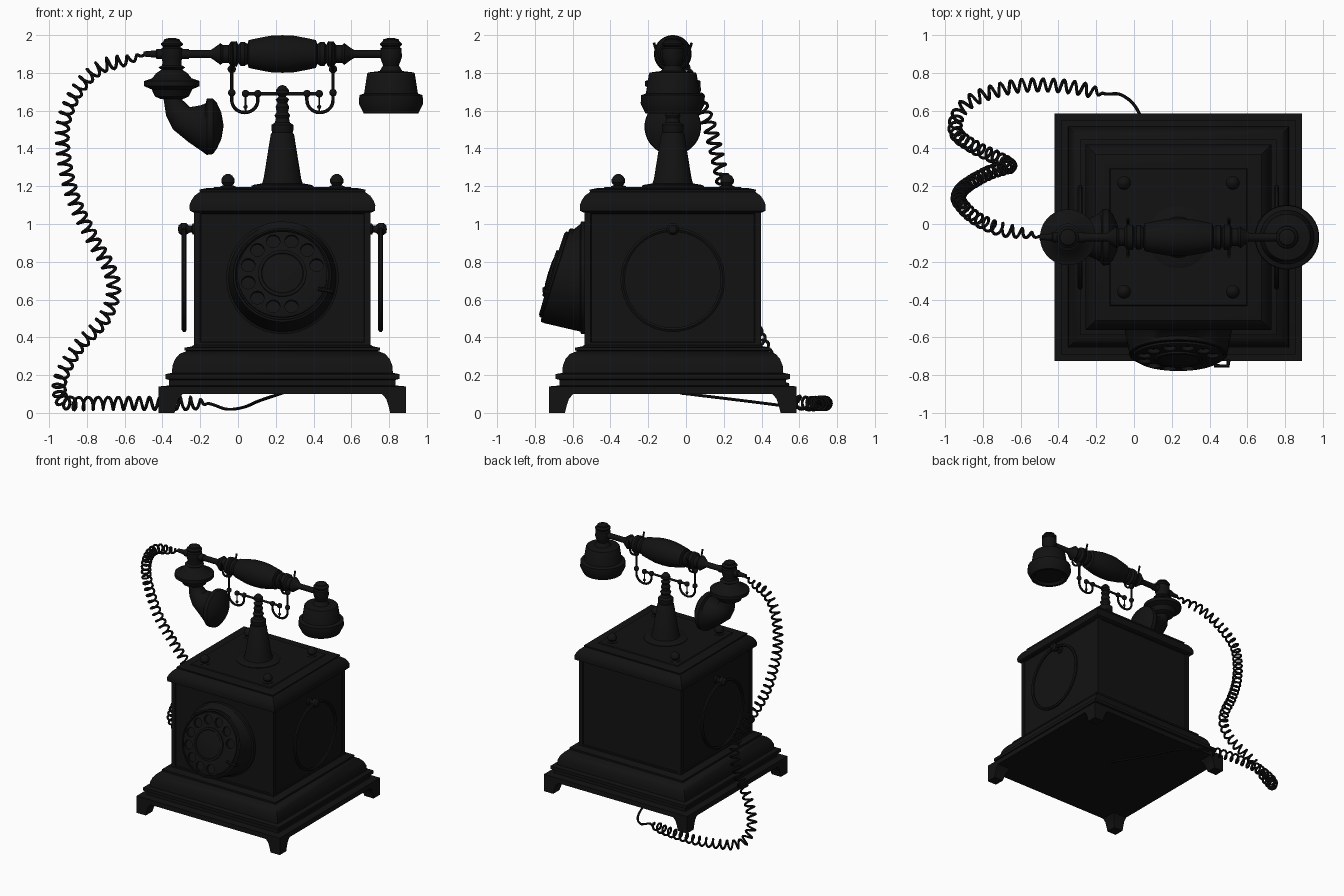
import bpy, bmesh, math
from mathutils import Vector as V

if "Cube" in bpy.data.objects:
    bpy.data.objects.remove(bpy.data.objects["Cube"])

CX, CY = 0.235, -0.07          # centre of the telephone body
X, Y, Z = V((1, 0, 0)), V((0, 1, 0)), V((0, 0, 1))
black = bpy.data.materials.new("black")
black.diffuse_color = (0.006, 0.006, 0.006, 1)
black.use_nodes = True
black.node_tree.nodes["Principled BSDF"].inputs["Base Color"].default_value = black.diffuse_color


def add(name, mesh):
    ob = bpy.data.objects.new(name, mesh)
    bpy.context.collection.objects.link(ob)
    mesh.materials.clear()
    mesh.materials.append(black)
    return ob


def loft_into(bm, rings, n):
    """Skin rings given as (centre, normal, radius); n=4 gives squares of that half width."""
    prev = None
    for i, (c, d, r) in enumerate(rings):
        d = V(d).normalized()
        u = X if abs(d.y) > 0.5 else Y
        w = d.cross(u).normalized()
        r = max(r, 0.0008) * (math.sqrt(2) if n == 4 else 1)
        ring = []
        for k in range(n):
            a = 2 * math.pi * (k + 0.5) / n
            ring.append(bm.verts.new(V(c) + u * math.cos(a) * r + w * math.sin(a) * r))
        if prev:
            for k in range(n):
                bm.faces.new((prev[k], prev[(k + 1) % n], ring[(k + 1) % n], ring[k]))
        if i in (0, len(rings) - 1):
            bm.faces.new(ring)
        prev = ring


def finish(name, bm):
    bmesh.ops.recalc_face_normals(bm, faces=bm.faces)
    me = bpy.data.meshes.new(name)
    bm.to_mesh(me)
    bm.free()
    return add(name, me)


def loft(name, rings, n=32):
    bm = bmesh.new()
    loft_into(bm, rings, n)
    return finish(name, bm)


def lathe(name, profile, x=CX, y=CY, n=32):
    return loft(name, [((x, y, z), Z, r) for r, z in profile], n)


def ball(name, c, r):
    bm = bmesh.new()
    bmesh.ops.create_uvsphere(bm, u_segments=16, v_segments=10, radius=r)
    bmesh.ops.translate(bm, vec=c, verts=bm.verts)
    return finish(name, bm)


def tube(name, pts, r, cyclic=False):
    cu = bpy.data.curves.new(name + "_path", 'CURVE')
    cu.dimensions = '3D'
    cu.bevel_depth, cu.bevel_resolution, cu.use_fill_caps = r, 1, True
    sp = cu.splines.new('POLY')
    sp.points.add(len(pts) - 1)
    for p, q in zip(sp.points, pts):
        p.co = (*q, 1)
    sp.use_cyclic_u = cyclic
    tmp = bpy.data.objects.new(name + "_path", cu)
    bpy.context.collection.objects.link(tmp)
    dg = bpy.context.evaluated_depsgraph_get()
    me = bpy.data.meshes.new_from_object(tmp.evaluated_get(dg))
    bpy.data.objects.remove(tmp)
    return add(name, me)


# Stepped base, square body and moulded lid
lathe("base", [(.655, .10), (.655, .14), (.6, .145), (.6, .175), (.62, .18), (.62, .205),
               (.585, .212), (.582, .25), (.568, .285), (.545, .312), (.505, .328),
               (.518, .331), (.518, .345), (.48, .352), (.468, .36)], n=4)
body = lathe("body", [(.467, .34), (.467, 1.09)], n=4)
bm = bmesh.new()
bm.from_mesh(body.data)
sides = [f for f in bm.faces if abs(f.normal.z) < .5]
bmesh.ops.inset_individual(bm, faces=sides, thickness=.045, depth=0)
bmesh.ops.inset_individual(bm, faces=sides, thickness=.006, depth=-.006)
bm.to_mesh(body.data)
bm.free()
lathe("lid", [(.47, 1.06), (.49, 1.07), (.492, 1.1), (.482, 1.125), (.465, 1.15), (.437, 1.17),
              (.44, 1.175), (.44, 1.182), (.4, 1.19), (.365, 1.191), (.36, 1.197)], n=4)
for sx in (-1, 1):
    for sy in (-1, 1):
        # Tapered corner feet, flush with the outer corner
        foot = [(h, z) for h, z in ((.042, 0), (.047, .04), (.053, .075), (.066, .105))]
        loft("foot", [((CX + sx * (.655 - h), CY + sy * (.655 - h), z), Z, h) for h, z in foot], 4)
        # Lid knobs
        lathe("lid_knob", [(.04, 1.19), (.04, 1.2), (.025, 1.205), (.036, 1.22), (.036, 1.237),
                           (.024, 1.255), (.008, 1.265), (0, 1.266)], CX + sx * .288, CY + sy * .288, 20)

# Ring handles hanging on both sides
for s in (-1, 1):
    x = CX + s * .52
    tube("side_ring", [(x, CY + .265 * math.sin(a), .705 + .265 * math.cos(a))
                       for a in (2 * math.pi * k / 64 for k in range(64))], .013, True)
    loft("ring_stud", [((CX + s * d, CY, .973), X, r) for d, r in
                       ((.455, .03), (.475, .03), (.48, .018), (.495, .02), (.51, .033),
                        (.535, .033), (.55, .02), (.553, 0))], 16)

# Sloping dial housing
N = V((0, -.954, .299))
UP = V((0, .299, .954))
C = V((CX, -.69, .73))
back = V((CX, -.53, .715))
loft("dial_housing", [(back, -Y, .298), (back - Y * .025, -Y, .298), (back - Y * .03, -Y, .285),
                      (C - N * .02, N, .262), (C, N, .26), (C + N * .004, N, .25),
                      (C - N * .006, N, .244), (C - N * .006, N, 0)], 48)
# Finger wheel with ten holes
wheel = loft("finger_wheel", [(C + N * .002, N, .238), (C + N * .014, N, .238), (C + N * .022, N, .225),
                              (C + N * .024, N, .13), (C + N * .024, N, .02)], 48)
bm = bmesh.new()
for k in range(10):
    a = math.radians(15 + 30 * k)
    p = C + X * (.187 * math.cos(a)) + UP * (.187 * math.sin(a))
    loft_into(bm, [(p - N * .03, N, .036), (p + N * .06, N, .036)], 20)
cutter = finish("hole_cutter", bm)
cutter.hide_render = True
mod = wheel.modifiers.new("holes", 'BOOLEAN')
mod.operation, mod.object, mod.solver = 'DIFFERENCE', cutter, 'EXACT'
dg = bpy.context.evaluated_depsgraph_get()
cut = bpy.data.meshes.new_from_object(wheel.evaluated_get(dg))
wheel.modifiers.clear()
wheel.data = cut
bpy.data.objects.remove(cutter)
loft("dial_centre", [(C + N * .02, N, .128), (C + N * .034, N, .128), (C + N * .036, N, .112),
                     (C + N * .032, N, .108), (C + N * .04, N, .06), (C + N * .042, N, 0)], 40)
S = C - UP * .1
tube("finger_stop", [S + X * .265, S + X * .262 + N * .034, S + X * .19 + N * .036 + UP * .012], .011)

# Pillar and cradle
lathe("pillar", [(.165, 1.19), (.165, 1.202), (.15, 1.208), (.108, 1.215), (.1, 1.24), (.062, 1.475),
                 (.054, 1.485), (.058, 1.495), (.058, 1.525), (.04, 1.537), (.035, 1.56), (.042, 1.575),
                 (.03, 1.592), (.036, 1.62), (.026, 1.64), (.036, 1.66), (.018, 1.675), (.035, 1.69),
                 (.034, 1.71), (.018, 1.73), (0, 1.736)])
loft("cradle_bar", [((.04, CY, 1.69), X, .009), ((.43, CY, 1.69), X, .009)], 12)
for s in (-1, 1):
    hook = [(CX + s * .268, CY, 1.82)]
    hook += [(CX + s * (.199 + .069 * math.cos(a)), CY, 1.655 - .065 * math.sin(a))
             for a in (math.pi * k / 14 for k in range(15))] + [(CX + s * .13, CY, 1.69)]
    tube("cradle_hook", hook, .009)
    for d, z, r in ((.268, 1.82, .022), (.268, 1.695, .02), (.195, 1.69, .02), (.13, 1.69, .02),
                    (.195, 1.62, .011)):
        ball("cradle_bead", (CX + s * d, CY, z), r)
    tube("cradle_pendant", [(CX + s * .195, CY, 1.69), (CX + s * .195, CY, 1.59)], .005)
    x = CX + s * .268
    yoke = [(x, CY - .1, 1.96), (x, CY - .088, 1.92)]
    yoke += [(x, CY - .085 * math.cos(a), 1.9 - .085 * math.sin(a)) for a in
             (math.pi * k / 12 for k in range(13))]
    tube("cradle_yoke", yoke + [(x, CY + .088, 1.92), (x, CY + .1, 1.96)], .008)

# Handset: turned handle, mirrored profile along x
half = [(0, .1), (.063, .097), (.127, .085), (.178, .074), (.185, .053), (.2, .064), (.222, .064),
        (.232, .048), (.243, .068), (.272, .066), (.285, .047), (.315, .047), (.328, .058),
        (.345, .045), (.37, .027), (.38, .022), (.575, .022)]
prof = [(-d, r) for d, r in reversed(half[1:])] + half
loft("handle", [((CX + d, CY, 1.9), X, r) for d, r in prof])
loft("cord_socket", [((x, CY, 1.9), X, r) for x, r in
                     ((-.26, .028), (-.43, .028), (-.435, .02), (-.5, .014))], 16)
# Handset end pieces
hub = [(.02, 1.984), (.042, 1.977), (.044, 1.968), (.058, 1.956), (.058, 1.948), (.045, 1.937),
       (.056, 1.93), (.058, 1.885), (.05, 1.86)]
lathe("earpiece", hub + [(.042, 1.84), (.06, 1.81), (.122, 1.802), (.127, 1.795), (.143, 1.691),
                         (.168, 1.682), (.171, 1.638), (.145, 1.585), (.125, 1.585), (.11, 1.605),
                         (0, 1.61)], .81)
lathe("transmitter", hub + [(.052, 1.84), (.072, 1.829), (.055, 1.817), (.085, 1.797), (.105, 1.771),
                            (.148, 1.757), (.148, 1.73), (.108, 1.713), (.09, 1.675), (.06, 1.662)], -.35)
loft("mouth_horn", [((x, CY, z), (nx, 0, nz), r) for x, z, nx, nz, r in (
    (-.35, 1.69, 0, -1, .05), (-.342, 1.65, .1, -1, .05), (-.318, 1.596, .35, -.94, .067),
    (-.286, 1.562, .72, -.69, .085), (-.228, 1.53, .95, -.3, .104), (-.181, 1.512, 1, -.08, .128),
    (-.165, 1.515, 1, 0, .15), (-.133, 1.517, 1, 0, .148), (-.112, 1.52, 1, 0, .122),
    (-.088, 1.52, 1, 0, .07), (-.076, 1.52, 1, 0, 0))])

# Coiled cord from the handset down to the floor, then a plain wire under the base
path = [V(p) for p in (
    (-.49, -.07, 1.9), (-.58, -.05, 1.87), (-.73, -.02, 1.83), (-.85, .04, 1.71), (-.925, .12, 1.53),
    (-.92, .17, 1.34), (-.87, .215, 1.13), (-.77, .27, .92), (-.68, .3, .76), (-.66, .31, .63),
    (-.715, .345, .49), (-.85, .41, .345), (-.94, .48, .18), (-.935, .57, .07), (-.88, .64, .05),
    (-.78, .69, .05), (-.62, .73, .05), (-.45, .735, .05), (-.3, .72, .05), (-.16, .69, .05),
    (-.06, .68, .02), (.03, .58, .03), (.115, .3, .065), (.235, -.03, .105))]
coil_end = 19
ext = [path[0] * 2 - path[1]] + path + [path[-1] * 2 - path[-2]]
line = []
for i in range(len(path) - 1):
    a, b, c, d = ext[i:i + 4]
    for k in range(60):
        t = k / 60
        line.append((i + t, .5 * (2 * b + (c - a) * t + (2 * a - 5 * b + 4 * c - d) * t * t
                                  + (3 * b - a - 3 * c + d) * t ** 3)))
line.append((len(path) - 1, path[-1]))
u, phase, pts = V((0, 1, .3)), 0, []
for (g, p), (_, q) in zip(line, line[1:]):
    T = (q - p).normalized()
    u = (u - T * u.dot(T)).normalized()
    amp = .033 * min(1, g / 1.5) * max(0, min(1, (coil_end - g) * 2))
    pts.append(p + (u * math.cos(phase) + T.cross(u) * math.sin(phase)) * amp)
    phase += (q - p).length / .055 * 2 * math.pi
pts.append(path[-1])
tube("coiled_cord", pts, .0085)

# Smooth shading with sharp edges kept
bpy.ops.object.select_all(action='SELECT')
bpy.context.view_layer.objects.active = body
bpy.ops.object.shade_smooth_by_angle(angle=math.radians(35))
